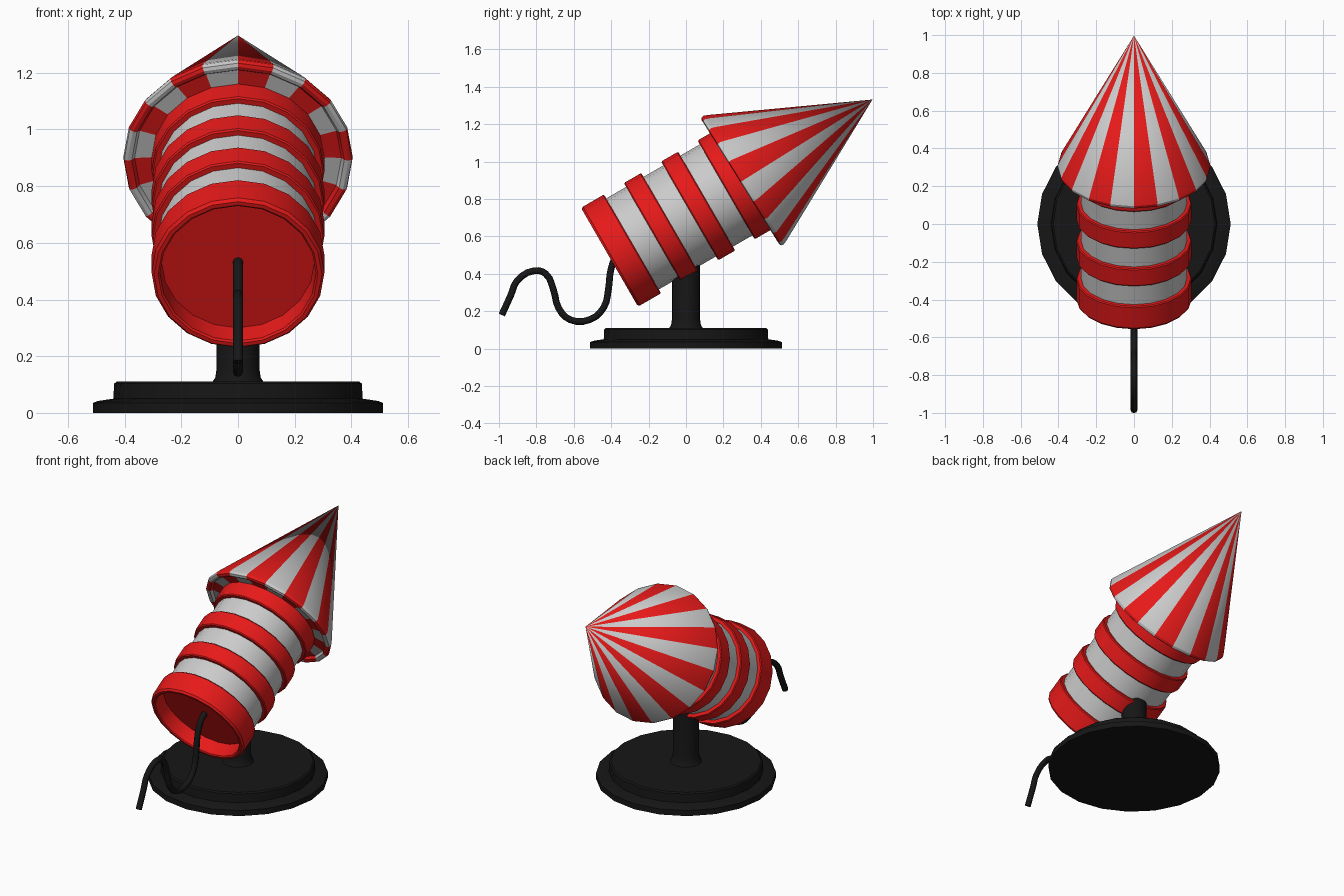
import bpy, bmesh, math
from mathutils import Vector

if "Cube" in bpy.data.objects:
    bpy.data.objects.remove(bpy.data.objects["Cube"])

SIDES = 20


def material(name, rgb):
    m = bpy.data.materials.new(name)
    m.diffuse_color = (*rgb, 1)
    m.use_nodes = True
    m.node_tree.nodes["Principled BSDF"].inputs["Base Color"].default_value = m.diffuse_color
    return m


RED = material("red", (0.8, 0.01, 0.01))
WHITE = material("white", (0.75, 0.75, 0.75))
BLACK = material("black", (0.008, 0.008, 0.008))


def smooth(obj):
    bpy.ops.object.select_all(action='DESELECT')
    obj.select_set(True)
    bpy.context.view_layer.objects.active = obj
    bpy.ops.object.shade_smooth_by_angle(angle=math.radians(30))


def lathe(name, profile, mats, pick, loc=(0, 0, 0), tilt=0):
    """Spin (radius, height) points; pick(row, side) gives the material slot."""
    bm = bmesh.new()
    rings = []
    for r, z in profile:
        if r == 0:
            rings.append([bm.verts.new((0, 0, z))] * SIDES)
        else:
            rings.append([bm.verts.new((r * math.sin(a), -r * math.cos(a), z))
                          for a in (2 * math.pi * i / SIDES for i in range(SIDES))])
    for row, (lo, hi) in enumerate(zip(rings, rings[1:])):
        for i in range(SIDES):
            j = (i + 1) % SIDES
            corners = list(dict.fromkeys((lo[i], lo[j], hi[j], hi[i])))
            bm.faces.new(corners).material_index = pick(row, i)
    bmesh.ops.recalc_face_normals(bm, faces=bm.faces)
    mesh = bpy.data.meshes.new(name)
    bm.to_mesh(mesh)
    bm.free()
    for m in mats:
        mesh.materials.append(m)
    obj = bpy.data.objects.new(name, mesh)
    bpy.context.collection.objects.link(obj)
    obj.location = loc
    obj.rotation_euler.x = tilt
    smooth(obj)
    return obj


# Stand: stepped round base with a flared post
lathe("stand", [(0, 0), (0.512, 0), (0.512, 0.035), (0.495, 0.042), (0.44, 0.05),
                (0.437, 0.103), (0.428, 0.11), (0.09, 0.11), (0.08, 0.125),
                (0.075, 0.16), (0.075, 0.55), (0, 0.55)],
      [BLACK], lambda row, i: 0)

# Rocket body: raised red bands on a white tube, hollow at the tail
R, r = 0.305, 0.281
profile = [(0, 0.09), (0.27, 0.09), (0.275, 0.006), (0.282, 0), (0.296, 0), (R, 0.012)]
slots = [0] * 5
for start, end in ((0, 0.142), (0.265, 0.372), (0.495, 0.60), (0.72, 0.825)):
    if start:
        profile += [(r, start), (R - 0.005, start), (R, start + 0.006)]
        slots += [1, 0, 0]
    profile += [(R, end - 0.006), (R - 0.005, end), (r, end)]
    slots += [0, 0, 0]
profile.append((0, 0.825))
slots.append(0)
lathe("rocket_body", profile, [RED, WHITE], lambda row, i: slots[row],
      (0, -0.409, 0.489), -math.radians(60))

# Nose cone: alternating stripes, rolled lip and recessed underside
elev = math.radians(32)
axis = Vector((0, math.cos(elev), math.sin(elev)))
tip = Vector((0, 0.997, 1.332))
lathe("nose_cone", [(0, 0), (0.396, -0.79), (0.405, -0.812), (0.402, -0.828),
                    (0.39, -0.833), (0.375, -0.83), (0.365, -0.815), (0, -0.81)],
      [RED, WHITE], lambda row, i: i % 2, tip, elev - math.pi / 2)

# Fuse: wavy cord from the hollow tail
path = [(-0.985, 0.18), (-0.935, 0.29), (-0.905, 0.36), (-0.81, 0.417), (-0.75, 0.40),
        (-0.71, 0.32), (-0.68, 0.215), (-0.62, 0.155), (-0.515, 0.155), (-0.44, 0.22),
        (-0.415, 0.315), (-0.40, 0.43), (-0.365, 0.505), (-0.32, 0.54)]
curve = bpy.data.curves.new("fuse", 'CURVE')
curve.dimensions = '3D'
curve.bevel_depth = 0.018
curve.bevel_resolution = 2
curve.resolution_u = 3
curve.use_fill_caps = True
curve.materials.append(BLACK)
spline = curve.splines.new('BEZIER')
spline.bezier_points.add(len(path) - 1)
for p, (y, z) in zip(spline.bezier_points, path):
    p.co = (0, y, z)
    p.handle_left_type = p.handle_right_type = 'AUTO'
fuse = bpy.data.objects.new("fuse", curve)
bpy.context.collection.objects.link(fuse)
